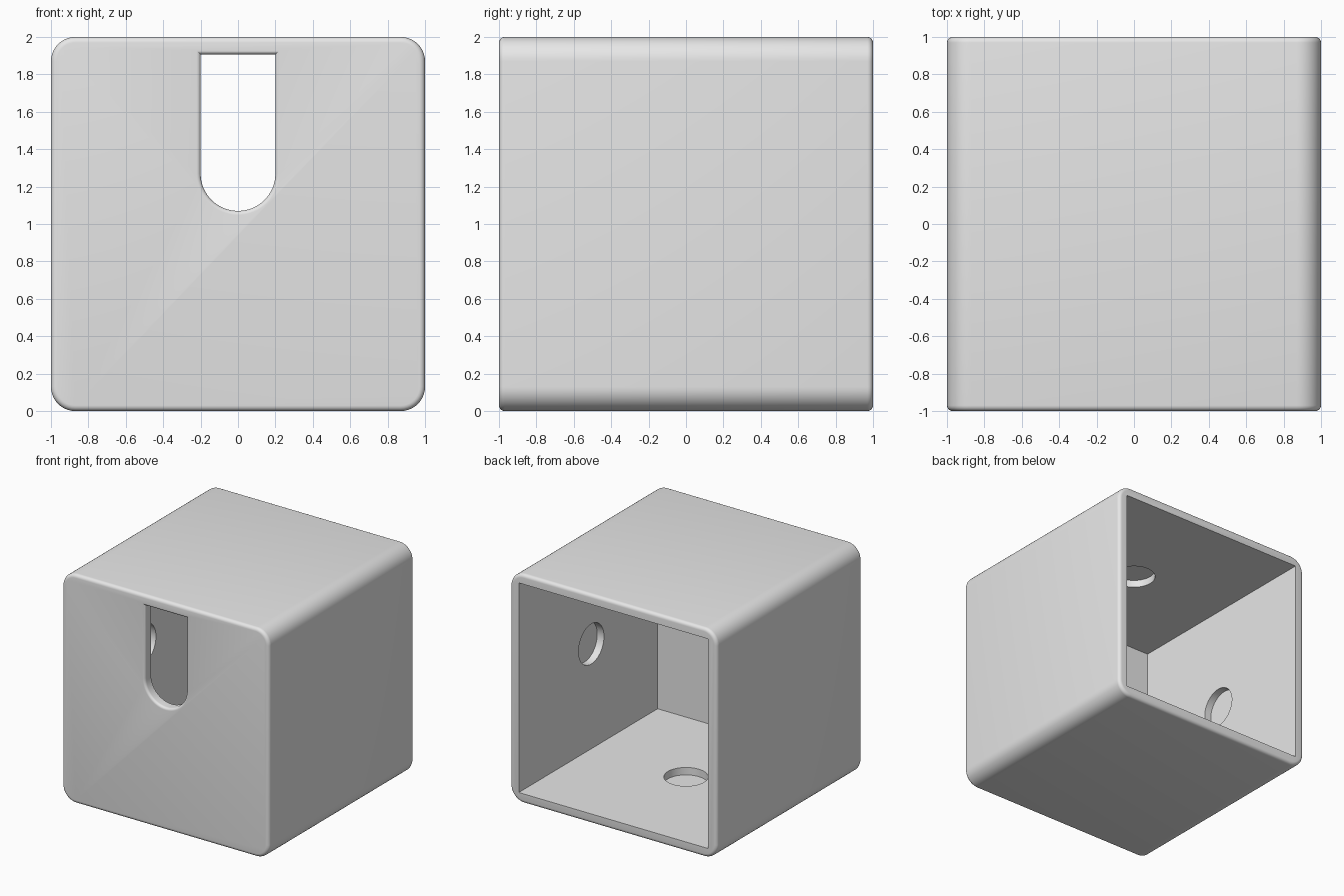
import bpy
import bmesh
from math import sin, cos, pi, radians
from mathutils import Matrix, Vector

cube = bpy.data.objects.get("Cube")
if cube:
    bpy.data.objects.remove(cube, do_unlink=True)

WALL = 0.085
INNER = 1 - WALL
POCKET_RADIUS, POCKET_DEPTH = 0.175, 0.065
SLOT_HALF, SLOT_TOP, SLOT_CENTRE, LIP = 0.2, 1.907, 1.27, 0.022

grey = bpy.data.materials.new("light_grey")
grey.use_nodes = True
grey.diffuse_color = (0.8, 0.8, 0.8, 1)
grey.node_tree.nodes["Principled BSDF"].inputs["Base Color"].default_value = grey.diffuse_color


def finish(bm, name):
    bmesh.ops.recalc_face_normals(bm, faces=bm.faces)
    mesh = bpy.data.meshes.new(name)
    bm.to_mesh(mesh)
    bm.free()
    mesh.materials.append(grey)
    obj = bpy.data.objects.new(name, mesh)
    bpy.context.collection.objects.link(obj)
    return obj


def along_y(edge):
    d = edge.verts[1].co - edge.verts[0].co
    return abs(d.y) > 1


def cut(target, cutter):
    cutter.hide_render = True
    mod = target.modifiers.new("cut", "BOOLEAN")
    mod.operation, mod.solver, mod.object = "DIFFERENCE", "EXACT", cutter
    bpy.context.view_layer.objects.active = target
    bpy.ops.object.modifier_apply(modifier=mod.name)
    bpy.data.objects.remove(cutter, do_unlink=True)


# Outer block: large rounding along the sides, small rounding on front and back rims
bm = bmesh.new()
bmesh.ops.create_cube(bm, size=2, matrix=Matrix.Translation((0, 0, 1)))
bmesh.ops.bevel(bm, geom=[e for e in bm.edges if along_y(e)], offset=0.13,
                segments=10, profile=0.5, affect="EDGES")
bmesh.ops.bevel(bm, geom=[e for e in bm.edges if not along_y(e)], offset=0.03,
                segments=5, profile=0.5, affect="EDGES")
box = finish(bm, "box_shell")

# Cavity, open at the back
bm = bmesh.new()
bmesh.ops.create_cube(bm, size=1, matrix=Matrix.Translation((0, WALL, 1))
                      @ Matrix.Diagonal((2 * INNER, 2, 2 * INNER, 1)))
cut(box, finish(bm, "cavity_cutter"))


# Front slot with a round bottom and a rounded outer lip
def slot_ring(bm, y, grow):
    r = SLOT_HALF + grow
    arc = [(r * cos(a), SLOT_CENTRE + r * sin(a))
           for a in (pi + pi * i / 32 for i in range(33))]
    outline = arc + [(r, SLOT_TOP + grow), (-r, SLOT_TOP + grow)]
    return [bm.verts.new((x, y, z)) for x, z in outline]


bm = bmesh.new()
steps = [(-1.02, LIP)]
for i in range(7):
    a = pi / 2 * i / 6
    steps.append((-1 + LIP * (1 - cos(a)), LIP * (1 - sin(a))))
steps.append((-0.8, 0))
rings = [slot_ring(bm, y, grow) for y, grow in steps]
for a, b in zip(rings, rings[1:]):
    for i in range(len(a)):
        j = (i + 1) % len(a)
        bm.faces.new((a[i], a[j], b[j], b[i]))
bm.faces.new(rings[0])
bm.faces.new(rings[-1])
cut(box, finish(bm, "slot_cutter"))

# Blind round pockets in the middle of the four inner walls
for direction in ((1, 0, 0), (-1, 0, 0), (0, 0, 1), (0, 0, -1)):
    d = Vector(direction)
    turn = d.to_track_quat("Z", "Y").to_matrix().to_4x4()
    centre = Vector((0, 0, 1)) + d * INNER
    bm = bmesh.new()
    bmesh.ops.create_cone(bm, cap_ends=True, segments=48, radius1=POCKET_RADIUS,
                          radius2=POCKET_RADIUS, depth=2 * POCKET_DEPTH,
                          matrix=Matrix.Translation(centre) @ turn)
    cut(box, finish(bm, "pocket_cutter"))

# Smooth shading with sharp edges kept
bpy.ops.object.select_all(action="DESELECT")
box.select_set(True)
bpy.context.view_layer.objects.active = box
bpy.ops.object.shade_smooth_by_angle(angle=radians(30))
